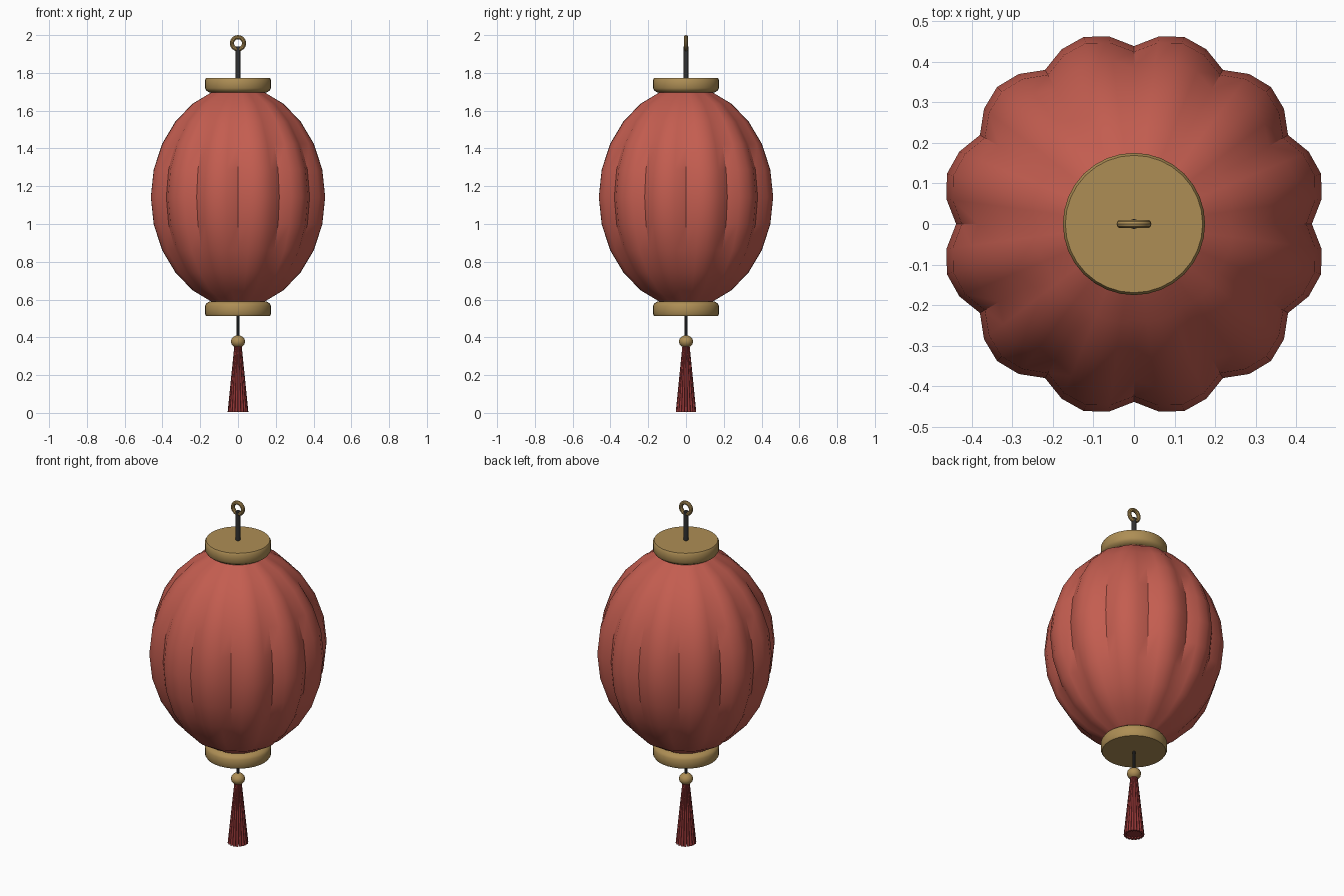
import bpy, bmesh, math
from math import sin, cos, pi, radians
from mathutils import Vector

if "Cube" in bpy.data.objects:
    bpy.data.objects.remove(bpy.data.objects["Cube"])


def material(name, rgb):
    m = bpy.data.materials.new(name)
    m.diffuse_color = (*rgb, 1)
    m.use_nodes = True
    m.node_tree.nodes["Principled BSDF"].inputs["Base Color"].default_value = m.diffuse_color
    return m


RED = material("red_silk", (0.55, 0.11, 0.08))
GOLD = material("gold", (0.42, 0.27, 0.09))
BLACK = material("black_cord", (0.03, 0.03, 0.03))
TASSEL = material("dark_red_thread", (0.28, 0.035, 0.035))


def finish(ob, mat, angle=35):
    ob.data.materials.clear()
    ob.data.materials.append(mat)
    bpy.ops.object.select_all(action='DESELECT')
    ob.select_set(True)
    bpy.context.view_layer.objects.active = ob
    bpy.ops.object.shade_smooth_by_angle(angle=radians(angle))


def loft(name, rings, mat, closed=True, angle=35):
    """Join rings of points into a skin, with optional end faces."""
    bm = bmesh.new()
    loops = [[bm.verts.new(p) for p in ring] for ring in rings]
    n = len(loops[0])
    for a, b in zip(loops, loops[1:]):
        for i in range(n):
            j = (i + 1) % n
            bm.faces.new((a[i], a[j], b[j], b[i]))
    if closed:
        bm.faces.new(loops[0][::-1])
        bm.faces.new(loops[-1])
    me = bpy.data.meshes.new(name)
    bm.to_mesh(me)
    bm.free()
    ob = bpy.data.objects.new(name, me)
    bpy.context.collection.objects.link(ob)
    finish(ob, mat, angle)
    return ob


def circle(r, z, n):
    return [(r * cos(2 * pi * i / n), r * sin(2 * pi * i / n), z) for i in range(n)]


def lathe(name, profile, n, mat):
    return loft(name, [circle(r, z, n) for r, z in profile], mat)


# Lobed lantern body: 12 lobes, four segments each
rings = []
for k in range(-5, 6):
    t = radians(14.4 * k)
    ring = []
    for i in range(48):
        a = 2 * pi * i / 48
        r = (0.438 + 0.039 * abs(sin(6 * a)) * cos(t)) * cos(t)
        ring.append((r * cos(a), r * sin(a), 1.143 + 0.585 * sin(t)))
    rings.append(ring)
loft("lantern_body", rings, RED, angle=30)

# Gold end caps, mirrored about the body middle
cap = [(0.150, 0.552), (0.168, 0.564), (0.175, 0.576), (0.175, 0.619), (0.169, 0.629)]
lathe("top_cap", [(r, 1.143 + z) for r, z in cap], 32, GOLD)
lathe("bottom_cap", [(r, 1.143 - z) for r, z in reversed(cap)], 32, GOLD)

# Hanging rod, lower cord and bead
lathe("hanging_rod", [(0.0125, 1.76), (0.0125, 1.94)], 12, BLACK)
lathe("lower_cord", [(0.007, 0.39), (0.007, 0.53)], 10, BLACK)
bead = [(0.038 * cos(radians(a)), 0.378 + 0.033 * sin(radians(a)))
        for a in (-75, -50, -25, 0, 25, 50, 75)]
lathe("bead", bead, 16, GOLD)

# Hanging ring
bpy.ops.mesh.primitive_torus_add(major_radius=0.032, minor_radius=0.011,
                                 major_segments=24, minor_segments=10,
                                 location=(0, 0, 1.957), rotation=(pi / 2, 0, 0))
bpy.context.object.name = "hanging_ring"
finish(bpy.context.object, GOLD)

# Tassel: solid core and a ring of flaring strands
lathe("tassel_core", [(0.042, 0.012), (0.014, 0.355)], 18, TASSEL)
for i in range(18):
    a = 2 * pi * i / 18
    out = Vector((cos(a), sin(a), 0))
    strand = []
    for r, z, w in ((0.047, 0.004, 0.008), (0.015, 0.355, 0.0045)):
        c = out * r
        strand.append([(c.x + x, c.y + y, z) for x, y, _ in circle(w, 0, 8)])
    loft(f"tassel_strand_{i + 1}", strand, TASSEL, angle=50)
